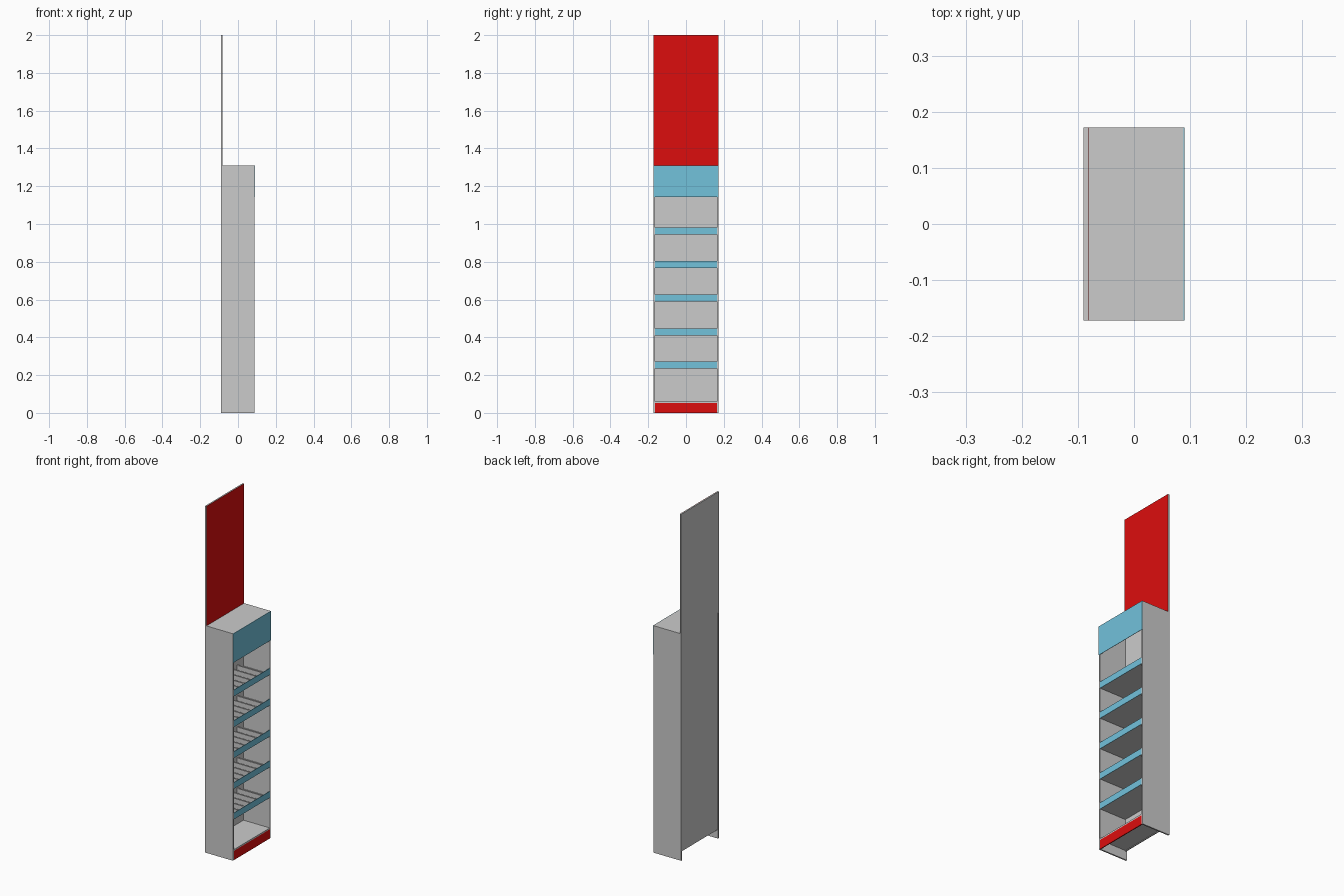
import bpy

if "Cube" in bpy.data.objects:
    bpy.data.objects.remove(bpy.data.objects["Cube"])


def material(name, rgb):
    m = bpy.data.materials.new(name)
    m.diffuse_color = (*rgb, 1)
    m.use_nodes = True
    m.node_tree.nodes["Principled BSDF"].inputs["Base Color"].default_value = m.diffuse_color
    return m


BLUE = material("light_blue", (0.17, 0.54, 0.71))
RED = material("red", (0.72, 0.004, 0.004))


def box(name, x, y, z, mat=None):
    """Box from (min, max) ranges on each axis."""
    bpy.ops.mesh.primitive_cube_add(size=1, location=[sum(r) / 2 for r in (x, y, z)])
    ob = bpy.context.object
    ob.name = name
    ob.scale = [r[1] - r[0] for r in (x, y, z)]
    bpy.ops.object.transform_apply(location=False, rotation=False, scale=True)
    if mat:
        ob.data.materials.append(mat)
    return ob


W, D, H = 0.172, 0.09, 1.31      # half width, half depth, cabinet height
T = 0.008                        # board thickness
FRONT = D - 0.002                # front edge of the side boards
I = W - T                        # inner half width
inner = (-I, I)

# Cabinet shell
for side, y in (("left", (-W, -I)), ("right", (I, W))):
    box(f"side_panel_{side}", (-D, FRONT), y, (0, H))
box("back_panel", (-D + 0.004, -D + 0.01), inner, (0.05, H - T))
box("top_board", (-D, FRONT), inner, (H - T, H))
box("base_board", (-D + 0.004, FRONT), inner, (0.053, 0.061))
box("kick_plate", (FRONT - 0.005, FRONT), inner, (0, 0.053), RED)
box("header_plate", (FRONT, D), (-W, W), (1.142, H), BLUE)

# Tall sign board with coloured front face
box("sign_board", (-D, -D + T), (-W, W), (H, 2))
box("sign_face", (-D + T, -D + T + 0.001), (-W, W), (H, 2), RED)

# Shelves, each with a front strip and low dividers
for n, z in enumerate((0.235, 0.411, 0.589, 0.768, 0.945), 1):
    box(f"shelf_{n}", (-D + 0.01, FRONT - 0.003), inner, (z, z + 0.006))
    box(f"shelf_strip_{n}", (FRONT - 0.003, FRONT), inner, (z, z + 0.037), BLUE)
    for k in range(5):
        y = (k - 2) * I / 3
        box(f"shelf_{n}_divider_{k + 1}", (-D + 0.01, FRONT - 0.003),
            (y - 0.004, y + 0.004), (z + 0.006, z + 0.032))
